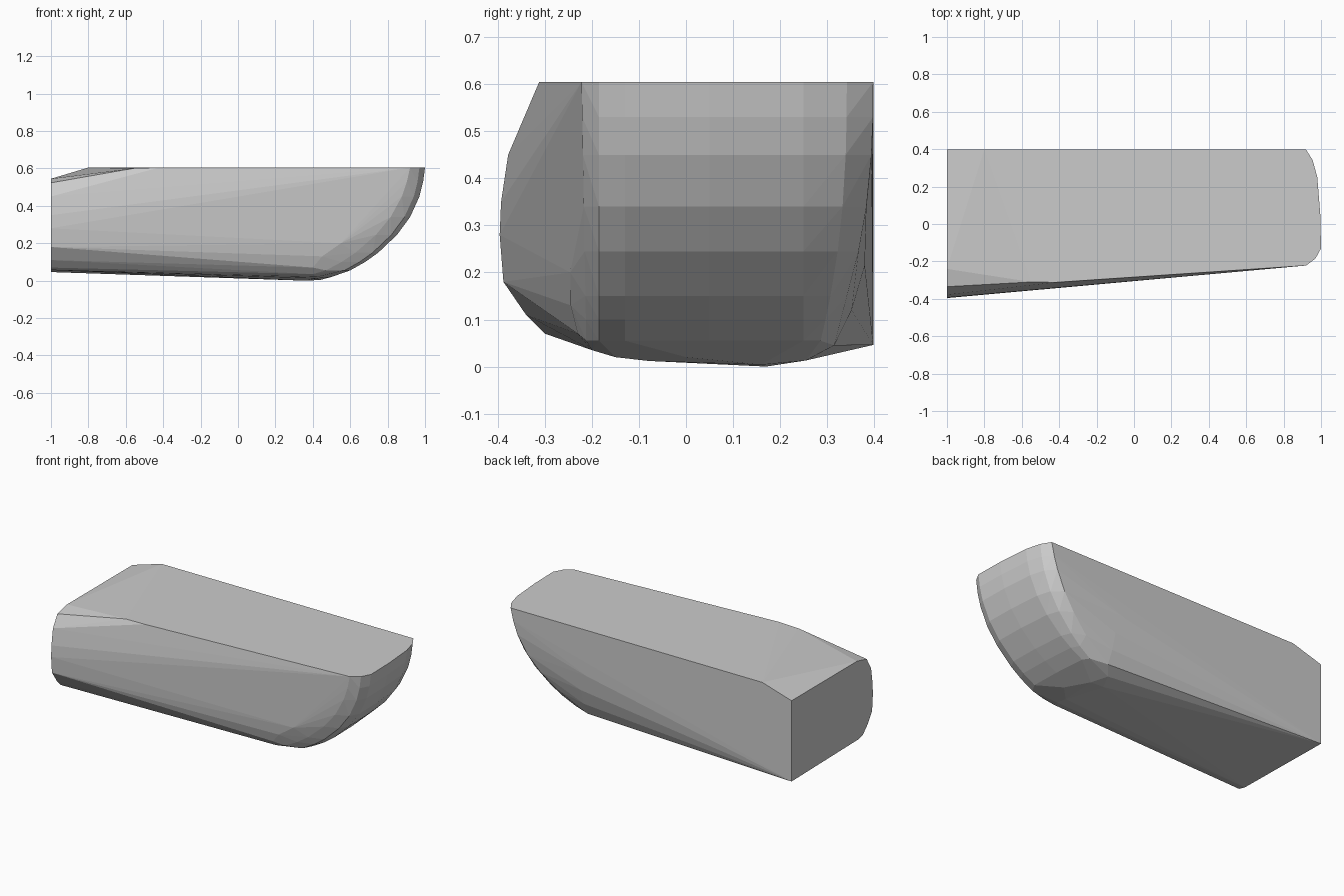
import bpy, bmesh

bm = bmesh.new()

def add(points):
    for p in points:
        bm.verts.new(p)

# flat end section at x = -1 (y, z)
end_profile = [(0.398, 0.545), (-0.24, 0.545), (-0.335, 0.523), (-0.378, 0.45),
               (-0.393, 0.35), (-0.396, 0.28), (-0.388, 0.18), (-0.34, 0.11),
               (-0.30, 0.07), (-0.25, 0.057), (0.398, 0.046)]
add([(-1, y, z) for y, z in end_profile])

# flat top outline before the rounded nose
add([(-0.80, 0.398, 0.605), (-0.42, -0.312, 0.605), (-0.55, -0.31, 0.602)])

# rounded nose: centre-line curve (x, z), with a plan outline at every level
nose = [(1.0, 0.605), (0.99, 0.53), (0.97, 0.45), (0.92, 0.34), (0.85, 0.245),
        (0.75, 0.15), (0.68, 0.10), (0.60, 0.055)]
for x, z in nose:
    t = (0.605 - z) / 0.55
    back = 0.398 - 0.09 * t ** 2.5
    add([(x, -0.13, z), (x - 0.004, 0.05, z), (x - 0.02, 0.25, z),
         (x - 0.045, 0.25 + 0.62 * (back - 0.25), z),
         (x - 0.08 - 0.05 * t, back, z),
         (x - 0.03, -0.185, z), (x - 0.08 - 0.05 * t, -0.222 + 0.01 * t, z)])

# rounded lower edges of the hull near the nose, back then front
add([(0.40, 0.396, 0.32), (0.45, 0.38, 0.215), (0.45, 0.352, 0.12),
     (0.45, 0.315, 0.045), (0.40, 0.255, 0.013)])
add([(0.55, -0.246, 0.20), (0.45, -0.245, 0.13), (0.40, -0.23, 0.07),
     (0.40, -0.20, 0.035), (0.42, -0.15, 0.02)])

# lowest part of the keel
add([(0.36, 0.17, 0.0), (0.44, 0.16, 0.004), (0.50, 0.0, 0.02), (0.42, -0.08, 0.012)])

res = bmesh.ops.convex_hull(bm, input=bm.verts[:])
junk = {g for g in res["geom_interior"] + res["geom_unused"]
        if isinstance(g, bmesh.types.BMVert)}
bmesh.ops.delete(bm, geom=list(junk), context='VERTS')
bmesh.ops.dissolve_limit(bm, angle_limit=0.012, verts=bm.verts[:], edges=bm.edges[:])
bmesh.ops.recalc_face_normals(bm, faces=bm.faces[:])

mesh = bpy.data.meshes.new("rounded_block")
bm.to_mesh(mesh)
bm.free()
block = bpy.data.objects.new("rounded_block", mesh)
bpy.context.collection.objects.link(block)
